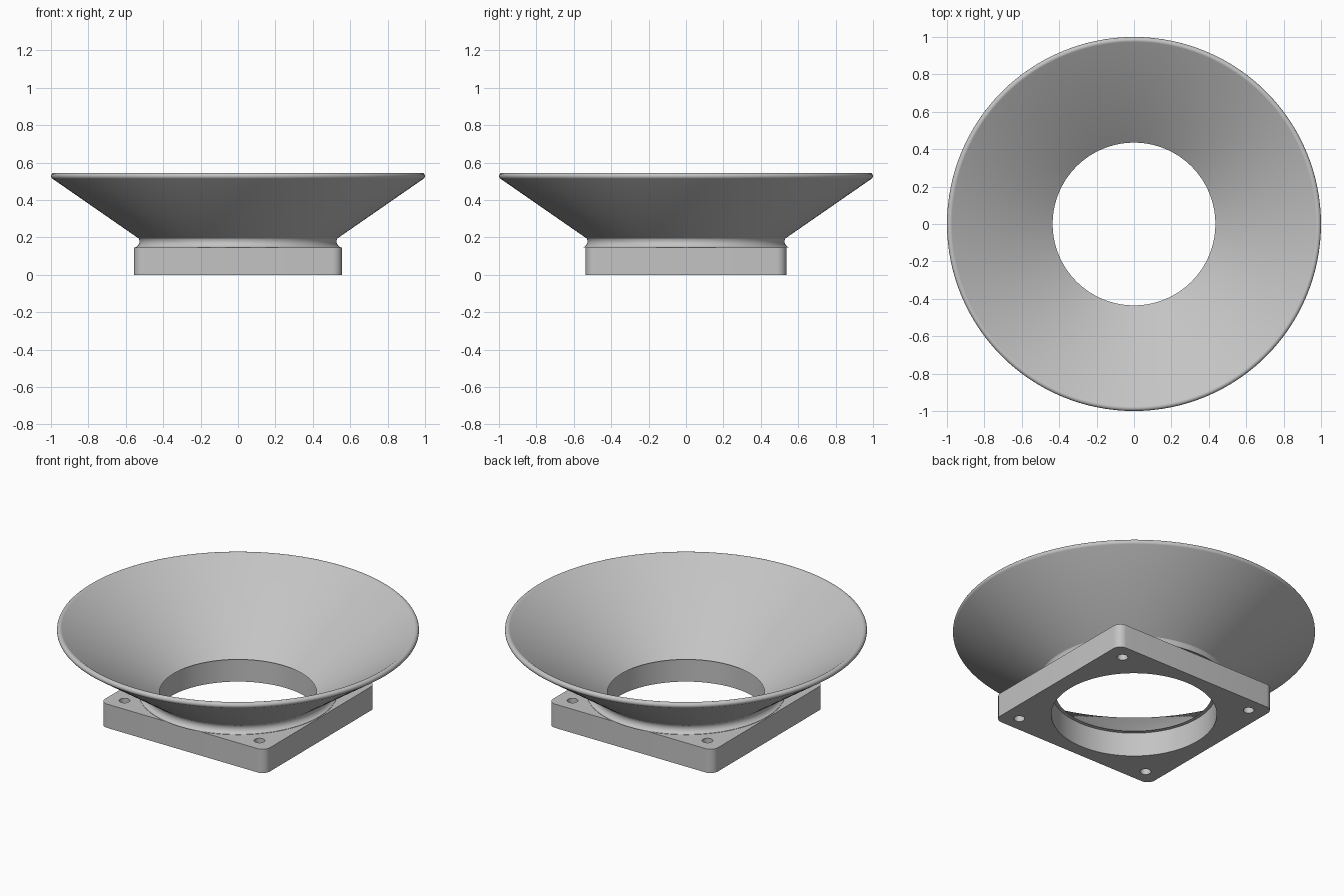
import bpy, bmesh
from math import cos, sin, pi, tau, radians
from mathutils import Matrix, Vector

cube = bpy.data.objects.get("Cube")
if cube:
    bpy.data.objects.remove(cube, do_unlink=True)

PLATE_TOP = 0.145
BORE = 0.457

grey = bpy.data.materials.new("light grey plastic")
grey.use_nodes = True
colour = (0.55, 0.55, 0.55, 1)
grey.diffuse_color = colour
grey.node_tree.nodes["Principled BSDF"].inputs["Base Color"].default_value = colour


def smooth(obj):
    bpy.ops.object.select_all(action="DESELECT")
    obj.select_set(True)
    bpy.context.view_layer.objects.active = obj
    bpy.ops.object.shade_smooth_by_angle(angle=radians(30))


def arc(cx, cy, r, start, end, steps):
    return [(cx + r * cos(start + (end - start) * i / steps),
             cy + r * sin(start + (end - start) * i / steps)) for i in range(steps + 1)]


def circle(cx, cy, r, steps):
    return arc(cx, cy, r, 0, tau, steps)[:-1]


def rounded_rectangle(hx, hy, r):
    points = []
    for k, (sx, sy) in enumerate([(1, 1), (-1, 1), (-1, -1), (1, -1)]):
        points += arc(sx * (hx - r), sy * (hy - r), r, k * pi / 2, (k + 1) * pi / 2, 8)
    return points


def pierced_plate(name, outlines, height):
    """Fill nested outlines, holes included, and give them thickness."""
    curve = bpy.data.curves.new(name + " outline", "CURVE")
    curve.dimensions = "2D"
    curve.fill_mode = "BOTH"
    curve.extrude = height / 2
    for outline in outlines:
        spline = curve.splines.new("POLY")
        spline.points.add(len(outline) - 1)
        for p, (x, y) in zip(spline.points, outline):
            p.co = (x, y, 0, 1)
        spline.use_cyclic_u = True
    helper = bpy.data.objects.new(name + " outline", curve)
    bpy.context.collection.objects.link(helper)
    bpy.context.view_layer.update()
    evaluated = helper.evaluated_get(bpy.context.evaluated_depsgraph_get())
    mesh = bpy.data.meshes.new_from_object(evaluated)
    bpy.data.objects.remove(helper, do_unlink=True)
    bm = bmesh.new()
    bm.from_mesh(mesh)
    bmesh.ops.remove_doubles(bm, verts=bm.verts, dist=0.0001)
    bmesh.ops.translate(bm, verts=bm.verts, vec=(0, 0, height / 2))
    bmesh.ops.recalc_face_normals(bm, faces=bm.faces)
    bm.to_mesh(mesh)
    bm.free()
    return finish(name, mesh)


def lathe(name, profile, steps):
    """Spin a closed (radius, height) profile around z."""
    bm = bmesh.new()
    verts = [bm.verts.new((r, 0, z)) for r, z in profile]
    edges = [bm.edges.new((a, b)) for a, b in zip(verts, verts[1:] + verts[:1])]
    bmesh.ops.spin(bm, geom=verts + edges, cent=(0, 0, 0), axis=(0, 0, 1),
                   angle=tau, steps=steps, use_merge=True)
    bmesh.ops.remove_doubles(bm, verts=bm.verts, dist=0.0001)
    bmesh.ops.recalc_face_normals(bm, faces=bm.faces)
    mesh = bpy.data.meshes.new(name)
    bm.to_mesh(mesh)
    bm.free()
    return finish(name, mesh)


def finish(name, mesh):
    mesh.name = name
    mesh.materials.clear()
    mesh.materials.append(grey)
    obj = bpy.data.objects.new(name, mesh)
    bpy.context.collection.objects.link(obj)
    smooth(obj)
    return obj


# Mounting plate with a central bore and four screw holes
screw_holes = [circle(sx * 0.455, sy * 0.443, 0.03, 24) for sx in (-1, 1) for sy in (-1, 1)]
pierced_plate("mounting_plate",
              [rounded_rectangle(0.556, 0.536, 0.05), circle(0, 0, BORE, 128)] + screw_holes,
              PLATE_TOP)

# Flared cone: inner wall, rounded rim, outer wall, fillet at the foot
rim = arc(0.983, 0.528, 0.017, radians(125), radians(-53), 8)
foot = arc(0.56, 0.178, 0.033, radians(150), radians(250), 8)
lathe("flared_cone", [(0.435, PLATE_TOP)] + rim + foot + [(0.549, PLATE_TOP)], 128)
